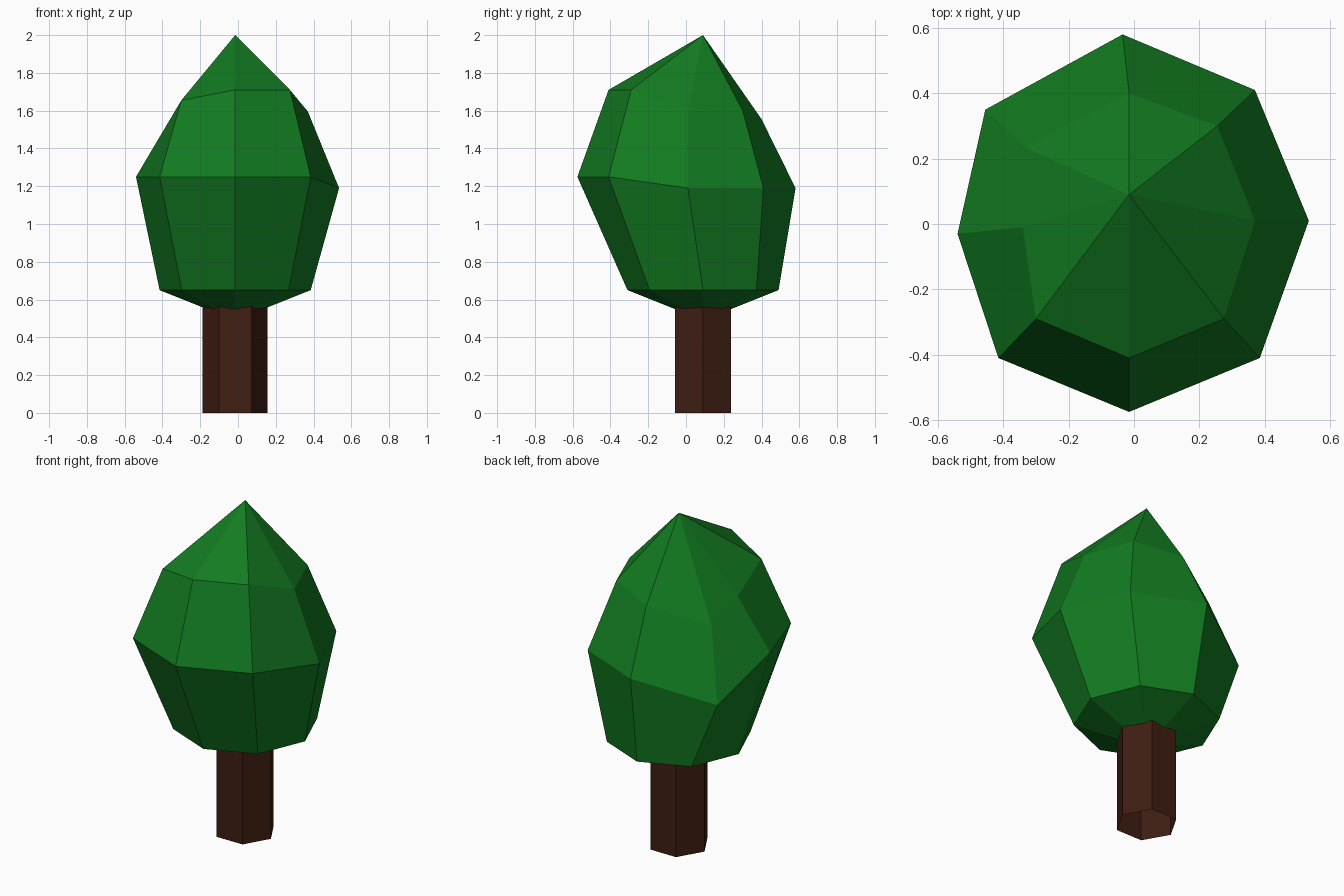
import bpy, bmesh, math

if "Cube" in bpy.data.objects:
    bpy.data.objects.remove(bpy.data.objects["Cube"])

CX, CY = -0.015, 0.09  # shared axis of trunk and crown


def ring(radius, z, sides):
    return [(CX + radius * math.cos(math.tau * i / sides),
             CY + radius * math.sin(math.tau * i / sides), z) for i in range(sides)]


def loft(name, rings, color, bottom=None, top=None):
    """Skin stacked rings with quads; optional tip points close the ends."""
    bm = bmesh.new()
    loops = [[bm.verts.new(p) for p in r] for r in rings]
    n = len(loops[0])
    for a, b in zip(loops, loops[1:]):
        for i in range(n):
            j = (i + 1) % n
            bm.faces.new((a[i], a[j], b[j], b[i]))
    for point, loop in ((bottom, loops[0]), (top, loops[-1])):
        if point:
            tip = bm.verts.new(point)
            for i in range(n):
                bm.faces.new((loop[i], loop[(i + 1) % n], tip))
    bmesh.ops.recalc_face_normals(bm, faces=bm.faces)
    mesh = bpy.data.meshes.new(name)
    bm.to_mesh(mesh)
    bm.free()
    mat = bpy.data.materials.new(name + "_color")
    mat.diffuse_color = color
    mat.use_nodes = True
    mat.node_tree.nodes["Principled BSDF"].inputs["Base Color"].default_value = mat.diffuse_color
    mesh.materials.append(mat)
    obj = bpy.data.objects.new(name, mesh)
    bpy.context.collection.objects.link(obj)
    return obj


# Trunk: open six-sided tube running up into the crown
loft("trunk", [ring(0.172, 0, 6), ring(0.172, 0.6, 6)], (0.05, 0.013, 0.006, 1))

# Crown: regular lower ring, then two hand-pulled irregular rings (from +x, counter-clockwise)
middle = [(0.535, 0.01, 1.19), (0.37, 0.41, 1.19), (-0.035, 0.58, 1.19), (-0.455, 0.35, 1.055),
          (-0.54, -0.03, 1.25), (-0.415, -0.41, 1.25), (-0.015, -0.575, 1.25), (0.385, -0.41, 1.25)]
upper = [(0.37, 0.01, 1.595), (0.255, 0.30, 1.6), (-0.015, 0.40, 1.555), (-0.335, 0.235, 1.46),
         (-0.34, -0.01, 1.545), (-0.30, -0.29, 1.655), (-0.015, -0.41, 1.71), (0.275, -0.29, 1.71)]
loft("crown", [ring(0.4, 0.65, 8), middle, upper], (0.006, 0.2, 0.015, 1),
     bottom=(CX, CY, 0.49), top=(CX, CY, 2.0))
